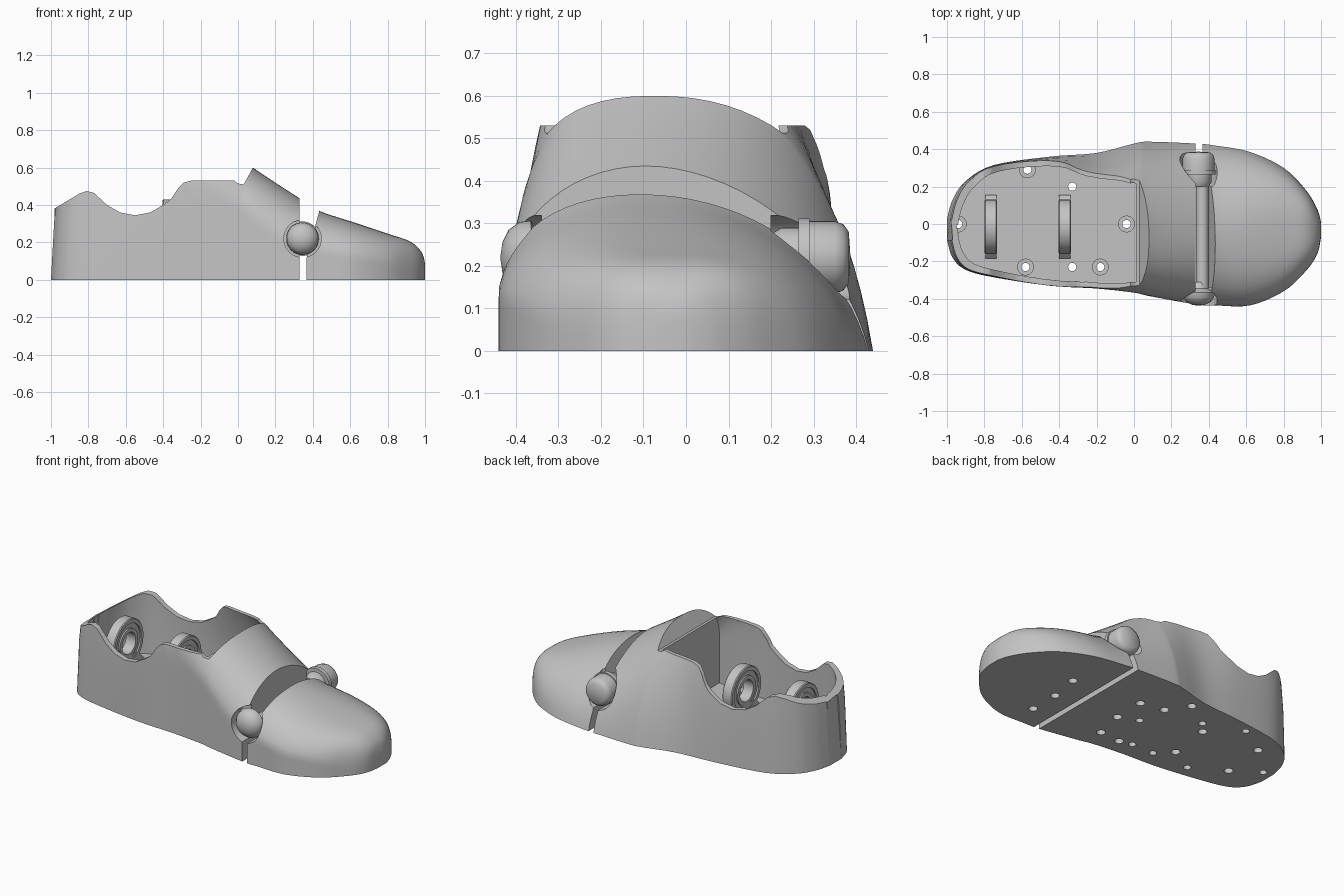
import bpy, bmesh, math
from mathutils import Vector

if "Cube" in bpy.data.objects:
    bpy.data.objects.remove(bpy.data.objects["Cube"])

grey = bpy.data.materials.new("plain_grey")
grey.use_nodes = True
colour = (0.55, 0.55, 0.55, 1)
grey.diffuse_color = colour
grey.node_tree.nodes["Principled BSDF"].inputs["Base Color"].default_value = colour

# Shoe stations: x, right edge, left edge, crown height, roundness, sideways lean
STATIONS = [
    (-1, -.085, .025, 1.1, 4, 0), (-.97, -.18, .13, 1.1, 4, 0),
    (-.9, -.245, .23, 1.1, 3.5, 0), (-.75, -.285, .315, 1.1, 3, 0),
    (-.45, -.33, .36, 1, 2.6, -.03), (-.2, -.345, .38, .9, 2.2, -.1),
    (0, -.367, .43, .68, 2.3, -.15), (.08, -.385, .44, .6, 2.3, -.17),
    (.33, -.43, .43, .435, 1.95, -.22), (.43, -.435, .42, .37, 2.05, -.27),
    (.62, -.435, .385, .307, 2.3, -.2), (.8, -.36, .3, .247, 2.7, -.1),
    (.92, -.25, .18, .205, 3, 0), (.98, -.16, .08, .15, 3, 0),
    (1, -.07, .01, .09, 3, 0)]


def finish(name, bm):
    bmesh.ops.recalc_face_normals(bm, faces=bm.faces)
    mesh = bpy.data.meshes.new(name)
    bm.to_mesh(mesh)
    bm.free()
    mesh.materials.append(grey)
    obj = bpy.data.objects.new(name, mesh)
    bpy.context.collection.objects.link(obj)
    return obj


def activate(obj):
    bpy.ops.object.select_all(action='DESELECT')
    obj.select_set(True)
    bpy.context.view_layer.objects.active = obj


def smooth(obj, degrees=35):
    activate(obj)
    bpy.ops.object.shade_smooth_by_angle(angle=math.radians(degrees))


def length(mesh):
    xs = [v.co.x for v in mesh.vertices]
    return max(xs) - min(xs) if xs else 0


def cut(obj, cutter):
    """Subtract the cutter, trying the next solver if the part is lost."""
    for solver in ('EXACT', 'MANIFOLD', 'FLOAT'):
        before = obj.data.copy()
        activate(obj)
        mod = obj.modifiers.new("cut", 'BOOLEAN')
        mod.operation = 'DIFFERENCE'
        mod.solver = solver
        mod.object = cutter
        bpy.ops.object.modifier_apply(modifier=mod.name)
        if length(obj.data) > .9 * length(before):
            bpy.data.meshes.remove(before)
            return
        obj.data = before


def spline(rows, steps=5):
    """Smooth run of stations through the given ones."""
    out = []
    for i in range(len(rows) - 1):
        a, b, c, d = (rows[min(max(i + k, 0), len(rows) - 1)] for k in (-1, 0, 1, 2))
        for s in range(steps):
            t = s / steps
            out.append([q + t * ((r - p) + t * ((2 * p - 5 * q + 4 * r - w)
                        + t * (3 * (q - r) + w - p))) / 2
                        for p, q, r, w in zip(a, b, c, d)])
    return out + [list(rows[-1])]


def shoe_loft(inset=0.0, steps=36):
    bm = bmesh.new()
    rings = []
    for x, lo, hi, height, power, lean in spline(STATIONS):
        half, mid = (hi - lo) / 2 - inset, (hi + lo) / 2
        ring = []
        for k in range(steps + 1):
            a = math.pi * k / steps
            c, s = math.cos(a), max(math.sin(a), 0)
            z = height * s ** (2 / power) if 0 < k < steps else 0
            y = mid + lean * z + math.copysign(half * abs(c) ** (2 / power), c)
            y = max(y, mid - half)
            back = min(max((-x - .8) / .2, 0), 1) * min(z, .5) ** 2
            ring.append(bm.verts.new((x * (1 - inset) + .17 * back, y, z)))
        rings.append(ring)
    n = steps + 1
    for r, q in zip(rings, rings[1:]):
        for k in range(n):
            bm.faces.new((r[k], r[(k + 1) % n], q[(k + 1) % n], q[k]))
    bm.faces.new(rings[0])
    bm.faces.new(rings[-1])
    return bm


def slice_off(bm, point, normal):
    """Remove what lies on the normal's side and close the cut."""
    bmesh.ops.bisect_plane(bm, geom=bm.verts[:] + bm.edges[:] + bm.faces[:], dist=1e-5,
                           plane_co=Vector(point), plane_no=Vector(normal), clear_outer=True)
    bmesh.ops.holes_fill(bm, edges=[e for e in bm.edges if e.is_boundary], sides=0)


def prism(name, outline, vec):
    """Push a flat outline along a vector."""
    bm = bmesh.new()
    base = [bm.verts.new(p) for p in outline]
    tip = [bm.verts.new(Vector(p) + Vector(vec)) for p in outline]
    bm.faces.new(base)
    bm.faces.new(tip[::-1])
    for k in range(len(base)):
        bm.faces.new((base[k - 1], base[k], tip[k], tip[k - 1]))
    return finish(name, bm)


def lathe(name, profile, centre, axis, segments=40):
    """Spin a closed (radius, offset) outline round the given axis."""
    bm = bmesh.new()
    rings = []
    for i in range(segments):
        a = math.tau * i / segments
        u, v = math.cos(a), math.sin(a)
        place = {'X': lambda r, h: (h, r * u, r * v),
                 'Y': lambda r, h: (r * u, h, r * v),
                 'Z': lambda r, h: (r * u, r * v, h)}[axis]
        rings.append([bm.verts.new(Vector(place(r, h)) + Vector(centre)) for r, h in profile])
    n = len(profile)
    for i, r in enumerate(rings):
        q = rings[(i + 1) % segments]
        for k in range(n):
            bm.faces.new((r[k], r[(k + 1) % n], q[(k + 1) % n], q[k]))
    bmesh.ops.remove_doubles(bm, verts=bm.verts, dist=1e-5)
    loose = [e for e in bm.edges if not e.link_faces]
    bmesh.ops.delete(bm, geom=loose, context='EDGES')
    return finish(name, bm)


def rod(name, radius, start, end, centre, axis, segments=40):
    return lathe(name, [(0, start), (radius, start), (radius, end), (0, end)], centre, axis, segments)


# Heel shell and toe cap bodies
bm = shoe_loft()
slice_off(bm, (.33, 0, 0), (1, 0, 0))
heel = finish("heel_shell", bm)
bm = shoe_loft()
slice_off(bm, (.365, 0, 0), (-1, 0, 0))
slice_off(bm, (.365, 0, .11), (-.26, 0, .07))
toe = finish("toe_cap", bm)

# Rim line of the foot opening
RIM = [(-1.2, .33), (-.975, .385), (-.9, .43), (-.85, .46), (-.81, .475), (-.77, .465),
       (-.7, .4), (-.63, .36), (-.55, .345), (-.47, .36), (-.4, .4), (-.36, .43),
       (-.32, .49), (-.29, .52), (-.25, .53), (-.02, .53), (0, .515), (.03, .51),
       (.08, .6), (.08, 2), (-1.2, 2)]
rim_cutter = prism("rim_cutter", [(x, -1, z) for x, z in RIM], (0, 2, 0))

# Hollow for the foot
bm = shoe_loft(.03)
slice_off(bm, (.01, 0, 0), (1, 0, 0))
slice_off(bm, (0, 0, .1), (0, 0, -1))
hollow = finish("hollow_cutter", bm)
cut(heel, hollow)
cut(heel, rim_cutter)

# Sockets round the hinge ends
HINGE = (.345, 0, .22)
sockets = [rod("socket_cutter", .1, -.6, -.34, HINGE, 'Y'),
           rod("socket_cutter", .1, .2, .6, HINGE, 'Y')]
for part in (heel, toe):
    for socket in sockets:
        cut(part, socket)

# Screw holes in the sole
THROUGH = [(-.57, .29), (-.94, 0), (-.58, -.23), (-.18, -.23), (-.04, 0), (-.33, .2), (-.33, -.23)]
BLIND = [(.08, -.05), (.08, .15), (-.07, .18), (-.16, .31), (.04, -.24), (-.1, -.25),
         (-.42, -.14), (-.78, -.11), (-.76, .17), (-.39, .13)]
TOE_HOLES = [(.5, -.28), (.5, -.09), (.53, .1)]
drills = []
for part, spots, radius, depth in ((heel, THROUGH, .022, .2), (heel, BLIND, .026, .06),
                                   (toe, TOE_HOLES, .026, .06)):
    for x, y in spots:
        drill = rod("drill_cutter", radius, -.05, depth, (x, y, 0), 'Z', 16)
        cut(part, drill)
        drills.append(drill)
for helper in drills + sockets + [rim_cutter, hollow]:
    bpy.data.objects.remove(helper)
smooth(heel)
smooth(toe)

# Raised bosses round the screw holes inside
for x, y in THROUGH[:5]:
    smooth(lathe("screw_boss", [(.022, .09), (.045, .09), (.045, .15), (.022, .15)], (x, y, 0), 'Z', 24))

# Two ball bearings in the heel, each on a tapered cradle
W, G = .033, .024
HALF = [(.065, W), (.088, W), (.088, G), (.118, G), (.118, W), (.14, W), (.145, W - .005)]
RING = HALF + [(r, -h) for r, h in reversed(HALF)]
CRADLE = [(-.17, .09), (.17, .09), (.17, .12), (.09, .2), (-.09, .2), (-.17, .12)]
for place, x in (("rear", -.765), ("front", -.37)):
    smooth(lathe(place + "_bearing", RING, (x, -.015, .285), 'X', 48))
    prism(place + "_cradle", [(x - .03, y - .015, z) for y, z in CRADLE], (.06, 0, 0))

# Hinge rod with its domed end, collar, flange and knob
smooth(rod("hinge_rod", .034, -.38, .3, (.365, 0, .22), 'Y'))
smooth(lathe("domed_end", [(0, -.437), (.035, -.432), (.065, -.417), (.083, -.392), (.087, -.365),
                           (.05, -.345), (.035, -.31), (0, -.31)], HINGE, 'Y'))
smooth(lathe("collar", [(0, .2), (.055, .2), (.07, .225), (.07, .27), (0, .27)], HINGE, 'Y'))
smooth(rod("flange", .092, .265, .29, HINGE, 'Y'))
smooth(lathe("knob", [(0, .285), (.085, .285), (.085, .35), (.078, .37), (.06, .383), (0, .387)], HINGE, 'Y'))
